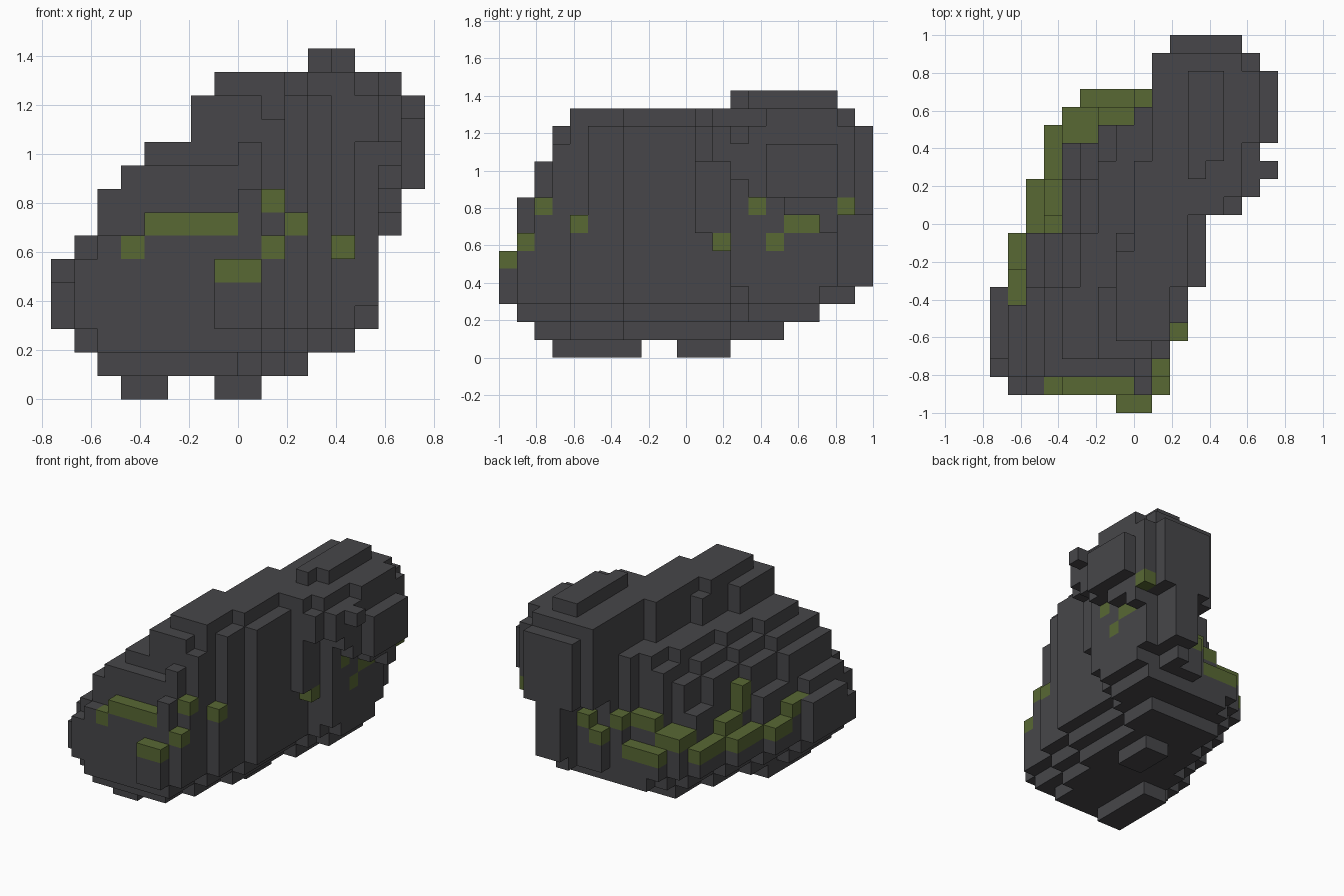
import bpy, bmesh
from mathutils import Vector

old = bpy.data.objects.get("Cube")
if old:
    bpy.data.objects.remove(old)

NX, NY, NZ = 16, 21, 14
CELL = 2 / NY


def material(name, colour):
    mat = bpy.data.materials.new(name)
    mat.use_nodes = True
    mat.diffuse_color = (*colour, 1)
    shader = next(n for n in mat.node_tree.nodes if n.type == "BSDF_PRINCIPLED")
    shader.inputs["Base Color"].default_value = (*colour, 1)
    shader.inputs["Roughness"].default_value = 0.9
    return mat


STONE = material("dark stone", (0.063, 0.062, 0.067))
MOSS = material("moss green", (0.098, 0.138, 0.034))

# Footprint of the boulder: left and right limit of each row, front to back
LEFT = [7, 1, 0, 0, 0, 0, 0, 1, 1, 1, 2, 2, 2, 3, 3, 3, 4, 5, 9, 9, 10]
RIGHT = [9, 10, 10, 10, 11, 11, 11, 12, 12, 12, 12, 14, 15, 15, 15, 16, 16, 16, 16, 15, 14]
# Terrace heights: climbing from the left edge to the ridge, and from the front
SIDE_STEPS = [6, 7, 9, 10, 11, 11, 13]
FRONT_STEPS = [6, 9, 11, 13]


def height(i, j):
    """Terraces run diagonally between the left edge and the ridge edge."""
    top = NZ
    if j < 18:
        ridge = 7 + max(0, j - 4) // 5
        step = len(SIDE_STEPS) * (i - LEFT[j]) // max(1, ridge - LEFT[j])
        if step < len(SIDE_STEPS):
            top = SIDE_STEPS[step]
    if j < len(FRONT_STEPS):
        top = min(top, FRONT_STEPS[j])
    if j == NY - 1:
        top = NZ - 1
    return top


def left_limit(j, k):
    """The back of the head is undercut."""
    return 11 if j >= 18 and k < 8 else LEFT[j]


def right_limit(j, k):
    """Right side: a sheer wall with an overhanging head at the back."""
    limit = RIGHT[j]
    if k == 13:
        return limit - 1
    if k == 12:
        return min(limit, 15)
    if j in (11, 12):
        return 12 if k < 7 else 13 if k < 11 else limit
    if j == 13 and k < 10:
        return 13 if k == 3 else 14
    if 13 <= j <= 17 and k < 9:
        return 15 if k == 8 and j > 15 else 14
    if j >= 18 and k == 3:
        return 12
    if j == 18 and k < 7:
        return 14
    if j >= 19 and k < 8:
        return 13
    return min(limit, 15) if k < 9 else limit


cells = {}


def fill(xs, ys, zs, mat=0):
    for i in range(*xs):
        for j in range(*ys):
            for k in range(*zs):
                cells[i, j, k] = mat


# Terraced boulder body
for j in range(NY):
    for i in range(LEFT[j], NX):
        for k in range(4 if j == NY - 1 else 3, height(i, j)):
            if left_limit(j, k) <= i < right_limit(j, k):
                cells[i, j, k] = 0

# Tapering underside
for k, inset, rows, cap in ((2, 1, (1, 18), 13), (1, 2, (2, 16), 11)):
    for j in range(*rows):
        fill((LEFT[j] + inset, min(right_limit(j, 3) - inset, cap)), (j, j + 1), (k, k + 1))

# Two low feet
fill((3, 5), (3, 8), (0, 1))
fill((7, 9), (10, 13), (0, 1))

# Ridge slab and small nub on the head
fill((11, 13), (14, 19), (14, 15))
fill((11, 12), (13, 14), (14, 15))
fill((15, 16), (13, 14), (12, 13))


def shelf(x0, x1, y0, y1, top, mat):
    """A stone shelf, open above, with a top cell of the given material."""
    fill((x0, x1), (y0, y1), (3, top))
    fill((x0, x1), (y0, y1), (top - 1, top), mat)
    for key in [c for c in cells if x0 <= c[0] < x1 and y0 <= c[1] < y1 and c[2] >= top]:
        del cells[key]


# Bare ledges at the front
for ledge in ((0, 1, 2, 3, 5), (4, 8, 2, 3, 10), (9, 10, 3, 4, 12)):
    shelf(*ledge, 0)

# Mossy shelves: front, right front edge, left side, back
for ledge in ((7, 9, 0, 1, 6), (4, 8, 1, 2, 8), (3, 4, 1, 2, 7),
              (9, 10, 1, 2, 7), (9, 10, 2, 3, 9), (10, 11, 4, 5, 8),
              (1, 2, 6, 8, 6), (1, 2, 8, 10, 5), (2, 3, 10, 13, 5),
              (3, 4, 10, 11, 8), (3, 4, 11, 13, 6),
              (3, 4, 13, 16, 5), (4, 6, 15, 16, 6), (4, 6, 16, 17, 6), (6, 8, 16, 17, 7),
              (5, 8, 17, 18, 5), (8, 9, 17, 18, 7)):
    shelf(*ledge, 1)
cells[3, 10, 6] = 1

# Mossy steps in the undercut behind the head
for i, top in ((9, 6), (10, 7)):
    fill((i, i + 1), (18, 19), (3, top))
    cells[i, 18, top - 1] = 1

# Moss patches on the wall sheltered below the head
fill((12, 13), (12, 13), (6, 7), 1)
for j, k in ((14, 8), (15, 6), (16, 7), (17, 7)):
    cells[13, j, k] = 1
cells[14, 19, 8] = 1


def build(name):
    """Skin the occupied cells with their exposed faces."""
    bm = bmesh.new()
    points = {}

    def vert(p):
        key = tuple(round(c) for c in p)
        if key not in points:
            points[key] = bm.verts.new(((key[0] - NX / 2) * CELL, (key[1] - NY / 2) * CELL, key[2] * CELL))
        return points[key]

    for cell, mat in cells.items():
        for axis in range(3):
            for side in (0, 1):
                near = list(cell)
                near[axis] += 2 * side - 1
                if tuple(near) in cells:
                    continue
                u, v, base = Vector((0, 0, 0)), Vector((0, 0, 0)), Vector(cell)
                u[(axis + 1) % 3] = 1
                v[(axis + 2) % 3] = 1
                base[axis] += side
                ring = [base, base + u, base + u + v, base + v]
                face = bm.faces.new([vert(p) for p in (ring if side else ring[::-1])])
                face.material_index = mat
    bmesh.ops.dissolve_limit(bm, angle_limit=0.01, verts=bm.verts, edges=bm.edges,
                             delimit={"MATERIAL"})
    mesh = bpy.data.meshes.new(name)
    bm.to_mesh(mesh)
    bm.free()
    mesh.materials.append(STONE)
    mesh.materials.append(MOSS)
    bpy.context.scene.collection.objects.link(bpy.data.objects.new(name, mesh))


build("mossy_boulder")
